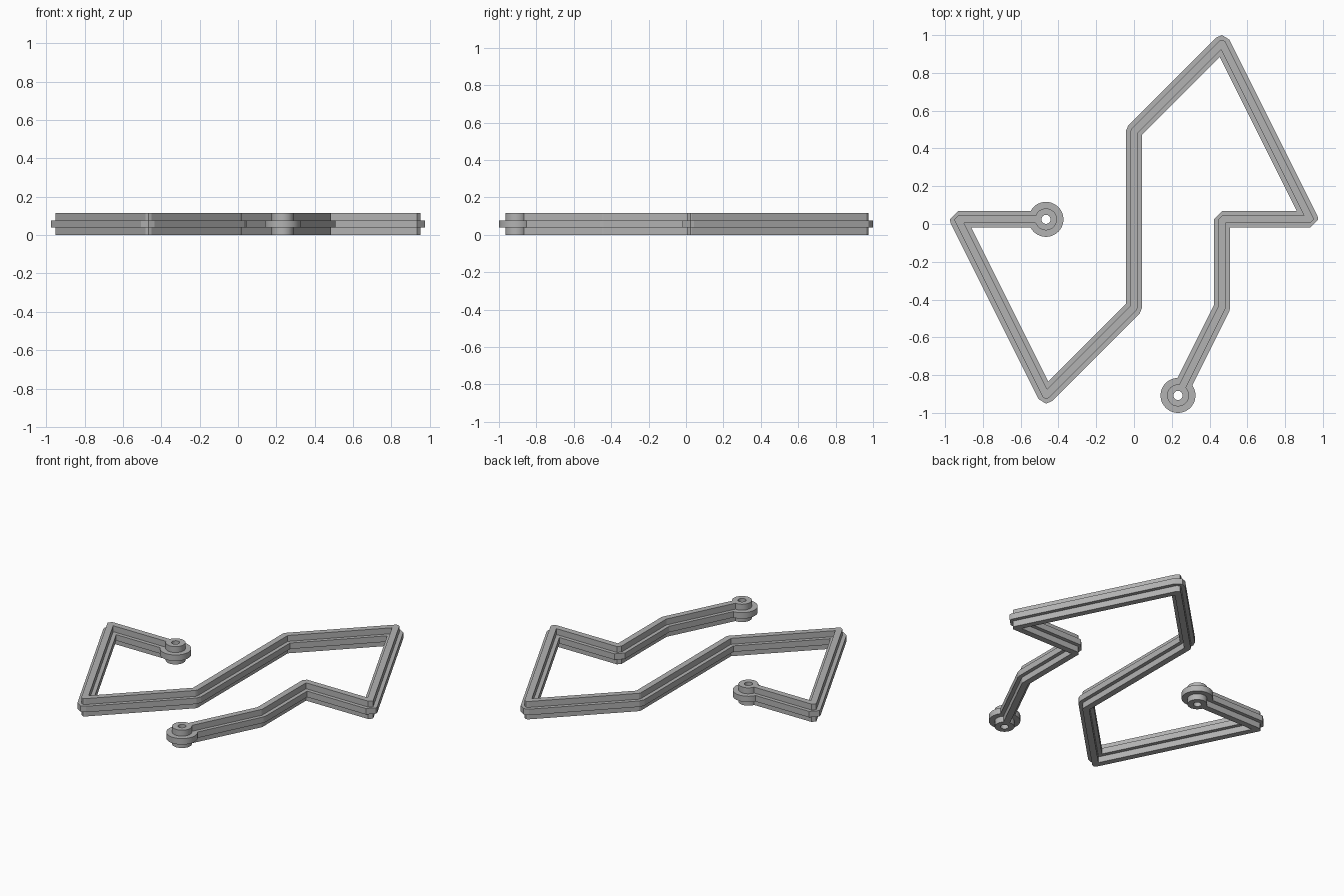
import bpy, bmesh, math
from mathutils import Vector

cube = bpy.data.objects.get("Cube")
if cube:
    bpy.data.objects.remove(cube, do_unlink=True)

U = 0.466                       # layout grid step
Y0 = 0.0245                     # layout centre in y
H, Z1, Z2 = 0.116, 0.0387, 0.0775
FLANGE, RIB = 0.0435, 0.0195    # half widths of the cross-shaped bar
RING, BOSS, HOLE = 0.0925, 0.058, 0.024

grey = bpy.data.materials.new("grey")
grey.use_nodes = True
grey.diffuse_color = (0.45, 0.45, 0.45, 1)
grey.node_tree.nodes["Principled BSDF"].inputs["Base Color"].default_value = (0.45, 0.45, 0.45, 1)

# Zigzag centre line in grid steps
STEPS = [(-1, 0), (-2, 0), (-1, -2), (0, -1), (0, 1),
         (1, 2), (2, 0), (1, 0), (1, -1), (0.5, -2)]
PATH = [Vector((x * U, y * U + Y0)) for x, y in STEPS]
AXES = [Vector(a) for a in ((1, 0), (0, 1), (-1, 0), (0, -1))]


def finish(name, bm):
    bmesh.ops.recalc_face_normals(bm, faces=bm.faces)
    mesh = bpy.data.meshes.new(name)
    bm.to_mesh(mesh)
    bm.free()
    mesh.materials.append(grey)
    obj = bpy.data.objects.new(name, mesh)
    bpy.context.collection.objects.link(obj)
    return obj


def side_line(pts, half, s):
    """Offset line: mitred on inner corners, chamfered on outer ones."""
    dirs = [(b - a).normalized() for a, b in zip(pts, pts[1:])]
    norms = [Vector((-d.y, d.x)) * s for d in dirs]
    line = [pts[0] + norms[0] * half]
    for i, p in enumerate(pts[1:-1]):
        n0, n1 = norms[i], norms[i + 1]
        c = n0.dot(n1)
        if dirs[i].cross(dirs[i + 1]) * s > 0:
            line.append(p + (n0 + n1) * half / (1 + c))
        else:
            mids = [a for a in AXES if c + 0.001 < a.dot(n0) < 0.999
                    and c + 0.001 < a.dot(n1) < 0.999]
            mids.sort(key=lambda a: -a.dot(n0))
            line += [p + n * half for n in [n0] + mids + [n1]]
    line.append(pts[-1] + norms[-1] * half)
    return line


def bar(name, half, z0, z1, radius):
    """Prism along the path, trimmed where it meets the end rings."""
    trim = math.sqrt(radius ** 2 - half ** 2)
    pts = [p.copy() for p in PATH]
    pts[0] += (PATH[1] - PATH[0]).normalized() * trim
    pts[-1] += (PATH[-2] - PATH[-1]).normalized() * trim
    outline = side_line(pts, half, 1) + side_line(pts, half, -1)[::-1]
    bm = bmesh.new()
    face = bm.faces.new([bm.verts.new((p.x, p.y, z0)) for p in outline])
    top = bmesh.ops.extrude_face_region(bm, geom=[face], use_keep_orig=True)["geom"]
    bmesh.ops.translate(bm, vec=(0, 0, z1 - z0),
                        verts=[g for g in top if isinstance(g, bmesh.types.BMVert)])
    return finish(name, bm)


def end_ring(name, centre, sides=48):
    """Stepped collar with a through hole, turned from its profile."""
    profile = [(HOLE, 0), (BOSS, 0), (BOSS, Z1), (RING, Z1),
               (RING, Z2), (BOSS, Z2), (BOSS, H), (HOLE, H)]
    bm = bmesh.new()
    verts = [bm.verts.new((r, 0, z)) for r, z in profile]
    edges = [bm.edges.new((verts[i - 1], verts[i])) for i in range(len(verts))]
    bmesh.ops.spin(bm, geom=verts + edges, cent=(0, 0, 0), axis=(0, 0, 1),
                   angle=math.tau, steps=sides, use_merge=True)
    bmesh.ops.remove_doubles(bm, verts=bm.verts, dist=0.0001)
    obj = finish(name, bm)
    obj.location = (centre.x, centre.y, 0)
    bpy.ops.object.select_all(action="DESELECT")
    obj.select_set(True)
    bpy.context.view_layer.objects.active = obj
    bpy.ops.object.shade_smooth_by_angle(angle=math.radians(30))


# Cross-shaped bar: side flange with a rib below and above
bar("side_flange", FLANGE, Z1, Z2, RING)
bar("lower_rib", RIB, 0, Z1, BOSS)
bar("upper_rib", RIB, Z2, H, BOSS)

# Pierced collars at both ends
end_ring("inner_end_ring", PATH[0])
end_ring("front_end_ring", PATH[-1])
